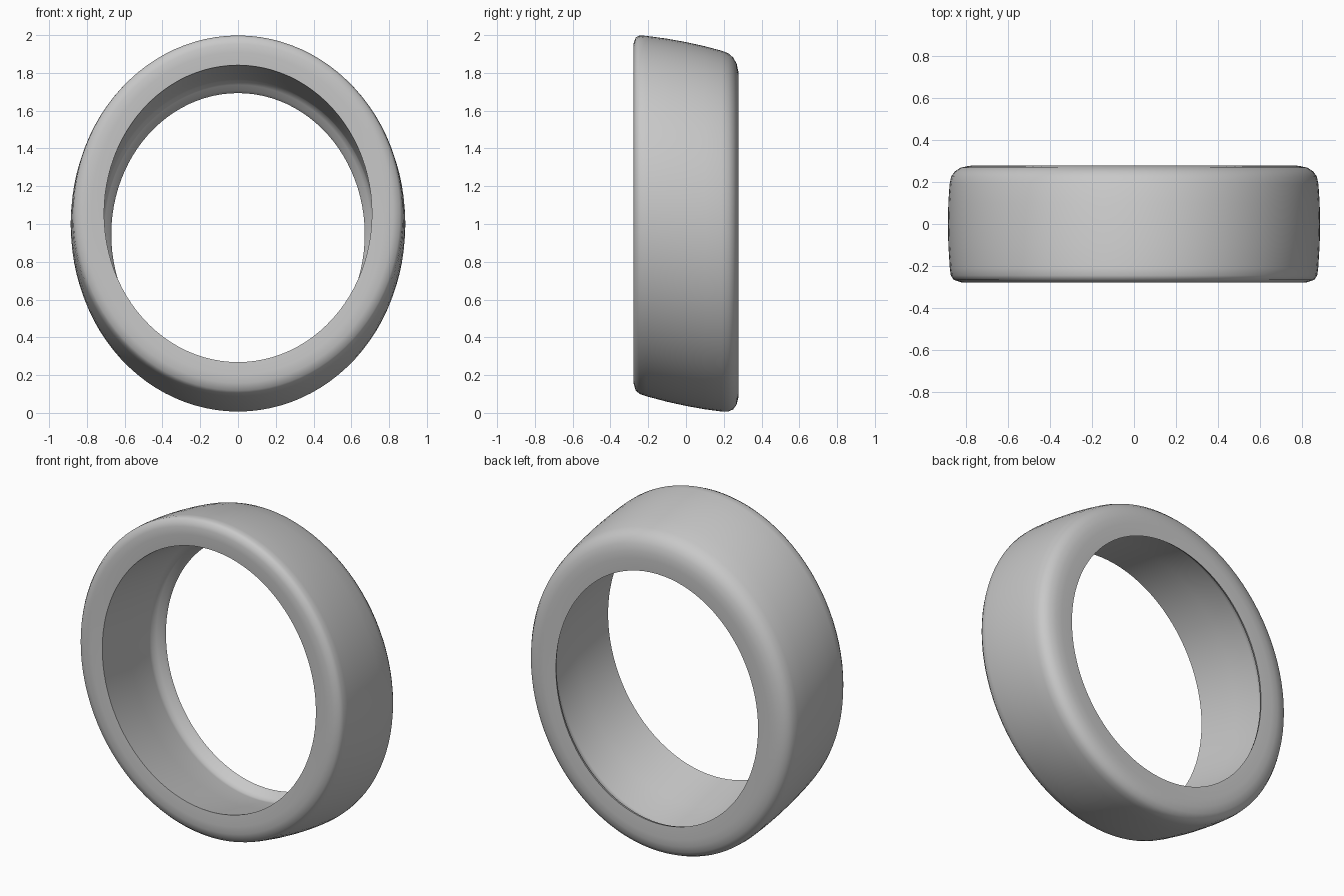
import bpy
import bmesh
from math import sin, cos, pi, radians

cube = bpy.data.objects.get("Cube")
if cube:
    bpy.data.objects.remove(cube, do_unlink=True)

# Plain grey metal
grey = bpy.data.materials.new("plain_grey")
grey.use_nodes = True
colour = (0.58, 0.58, 0.58, 1)
grey.diffuse_color = colour
grey.node_tree.nodes["Principled BSDF"].inputs["Base Color"].default_value = colour

# Band outline: (depth along y, inset from the outer ellipse)
PROFILE = [
    (-0.274, 0.177), (-0.279, 0.11), (-0.278, 0.065), (-0.266, 0.028),  # front lip
    (-0.245, 0.014), (-0.21, 0.009), (-0.1, 0.002), (0.0, 0.0),         # outer wall
    (0.1, 0.002), (0.19, 0.008), (0.225, 0.015), (0.25, 0.032),
    (0.268, 0.06), (0.277, 0.1), (0.279, 0.14), (0.275, 0.215),         # back lip
    (0.255, 0.205), (0.235, 0.18), (0.21, 0.162), (0.19, 0.16),         # bore
    (0.0, 0.166), (-0.2, 0.174),
]
RADIUS_X, RADIUS_Z = 0.886, 0.963
SEGMENTS = 96
SLANT = -0.2          # the axis of the band drops towards the back


def ring_point(angle, y, inset):
    return ((RADIUS_X - inset) * cos(angle), y,
            1.0 + SLANT * y + (RADIUS_Z - inset) * sin(angle))


# Sweep the outline around the slanted ellipse
bm = bmesh.new()
loops = [[bm.verts.new(ring_point(2 * pi * i / SEGMENTS, y, d)) for y, d in PROFILE]
         for i in range(SEGMENTS)]
count = len(PROFILE)
for i, loop in enumerate(loops):
    following = loops[(i + 1) % SEGMENTS]
    for j in range(count):
        k = (j + 1) % count
        bm.faces.new((loop[j], loop[k], following[k], following[j]))
bmesh.ops.recalc_face_normals(bm, faces=bm.faces)

mesh = bpy.data.meshes.new("ring_band")
bm.to_mesh(mesh)
bm.free()
mesh.materials.append(grey)
band = bpy.data.objects.new("ring_band", mesh)
bpy.context.collection.objects.link(band)

# Smooth surface, with crisp rims where the lips meet the bore
bpy.ops.object.select_all(action="DESELECT")
band.select_set(True)
bpy.context.view_layer.objects.active = band
bpy.ops.object.shade_smooth_by_angle(angle=radians(50))
